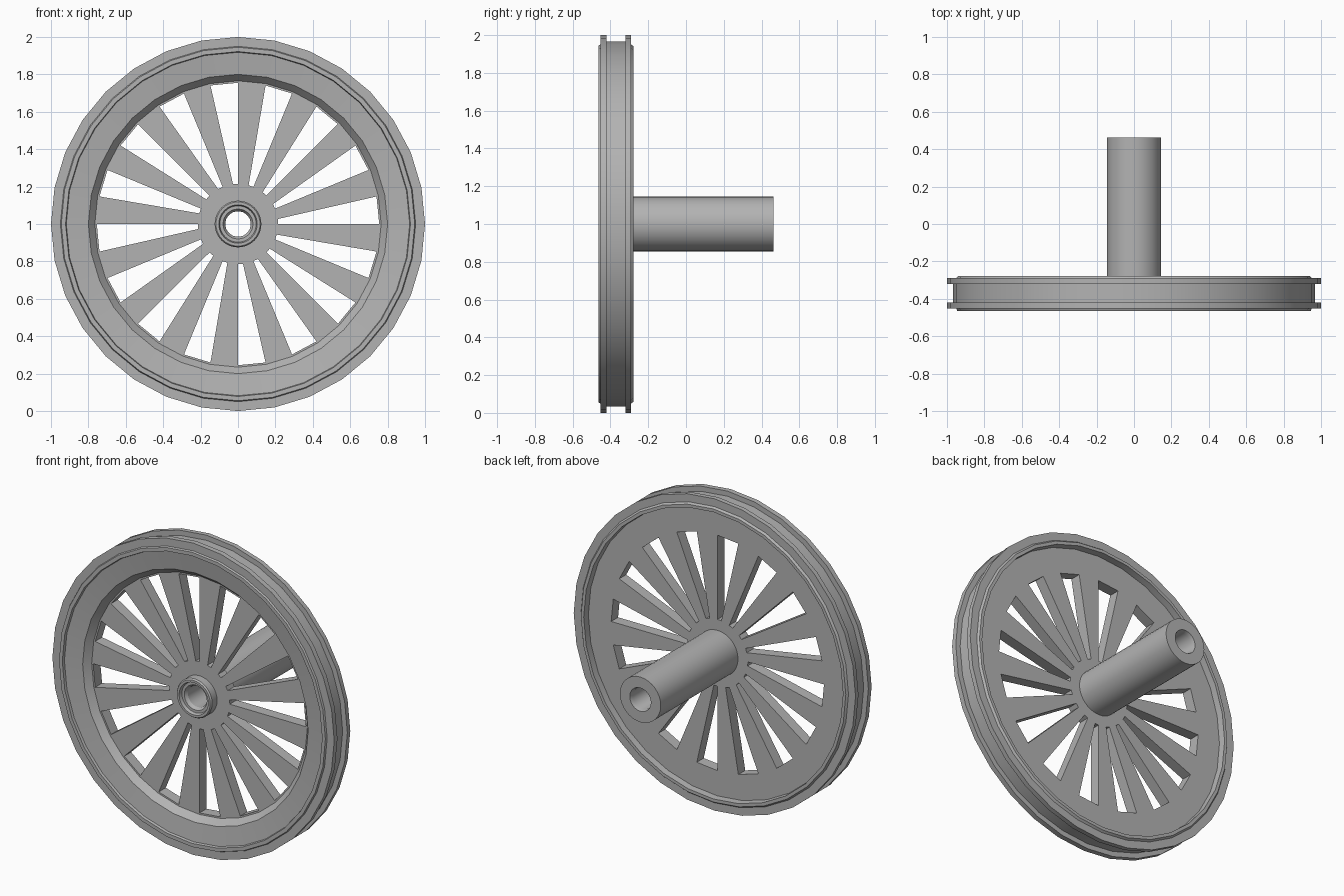
import bpy, bmesh
from math import cos, sin, pi
from mathutils import Vector

cube = bpy.data.objects.get("Cube")
if cube:
    bpy.data.objects.remove(cube, do_unlink=True)

SIDES = 32
HUB_Z = 1.0

grey = bpy.data.materials.new("plain grey")
grey.use_nodes = True
colour = (0.45, 0.45, 0.45, 1)
grey.diffuse_color = colour
grey.node_tree.nodes["Principled BSDF"].inputs["Base Color"].default_value = colour


def finish(name, bm):
    """Turn a bmesh into a smooth-shaded grey object with crisp edges."""
    bmesh.ops.remove_doubles(bm, verts=bm.verts, dist=0.0005)
    bmesh.ops.recalc_face_normals(bm, faces=bm.faces)
    mesh = bpy.data.meshes.new(name)
    bm.to_mesh(mesh)
    bm.free()
    mesh.materials.append(grey)
    obj = bpy.data.objects.new(name, mesh)
    bpy.context.collection.objects.link(obj)
    bpy.ops.object.select_all(action="DESELECT")
    obj.select_set(True)
    bpy.context.view_layer.objects.active = obj
    bpy.ops.object.shade_smooth_by_angle(angle=pi / 6)
    return obj


def lathe(name, profile):
    """Spin a closed (radius, y) profile about the wheel axis."""
    bm = bmesh.new()
    rings = []
    for i in range(SIDES):
        a = 2 * pi * i / SIDES
        rings.append([bm.verts.new((r * cos(a), y, HUB_Z + r * sin(a))) for r, y in profile])
    n = len(profile)
    for i in range(SIDES):
        here, there = rings[i], rings[(i + 1) % SIDES]
        for j in range(n):
            k = (j + 1) % n
            bm.faces.new((here[j], here[k], there[k], there[j]))
    return finish(name, bm)


# Grooved rim with two flanges, bevelled front face and a raised lip each side
lathe("rim", [
    (0.757, -0.35), (0.757, -0.38), (0.80, -0.432), (0.918, -0.448),
    (0.922, -0.464), (0.945, -0.464), (0.95, -0.453), (1.0, -0.453),
    (1.0, -0.42), (0.967, -0.42), (0.967, -0.32), (1.0, -0.32),
    (1.0, -0.29), (0.95, -0.29), (0.94, -0.277), (0.92, -0.277),
    (0.915, -0.35)])

# Hollow axle tube with a stepped boss at the front
lathe("axle", [
    (0.145, 0.463), (0.145, -0.35), (0.125, -0.35), (0.125, -0.44),
    (0.118, -0.45), (0.103, -0.45), (0.097, -0.43), (0.08, -0.43),
    (0.068, -0.41), (0.068, 0.44), (0.075, 0.463)])


# Spoked web: sixteen sectors, each with one tapered opening and one spoke
def web():
    bm = bmesh.new()
    count = 16
    step = 2 * pi / count

    def polar(r, a):
        return Vector((r * cos(a), -0.355, HUB_Z + r * sin(a)))

    for i in range(count):
        a, mid, end = (i * step, (i + 0.5) * step, (i + 1) * step)
        slot_a, slot_b, slot_next = polar(0.215, a), polar(0.215, a + 0.125), polar(0.215, end)
        hub = [polar(0.1, t) for t in (a, mid, end)]
        tip = [polar(0.755, t) for t in (a, mid, end)]
        edge = [polar(0.93, t) for t in (a, mid, end)]
        for corners in (
                (hub[0], hub[1], slot_b, slot_a),
                (hub[1], hub[2], slot_next, slot_b),
                (slot_b, slot_next, tip[2], tip[1]),
                (tip[0], tip[1], edge[1], edge[0]),
                (tip[1], tip[2], edge[2], edge[1])):
            bm.faces.new([bm.verts.new(c) for c in corners])
    obj = finish("spoked_web", bm)
    thick = obj.modifiers.new("thickness", "SOLIDIFY")
    thick.thickness = 0.07
    thick.offset = 0
    # Flat panels with square-cut openings
    obj.data.shade_flat()


web()
